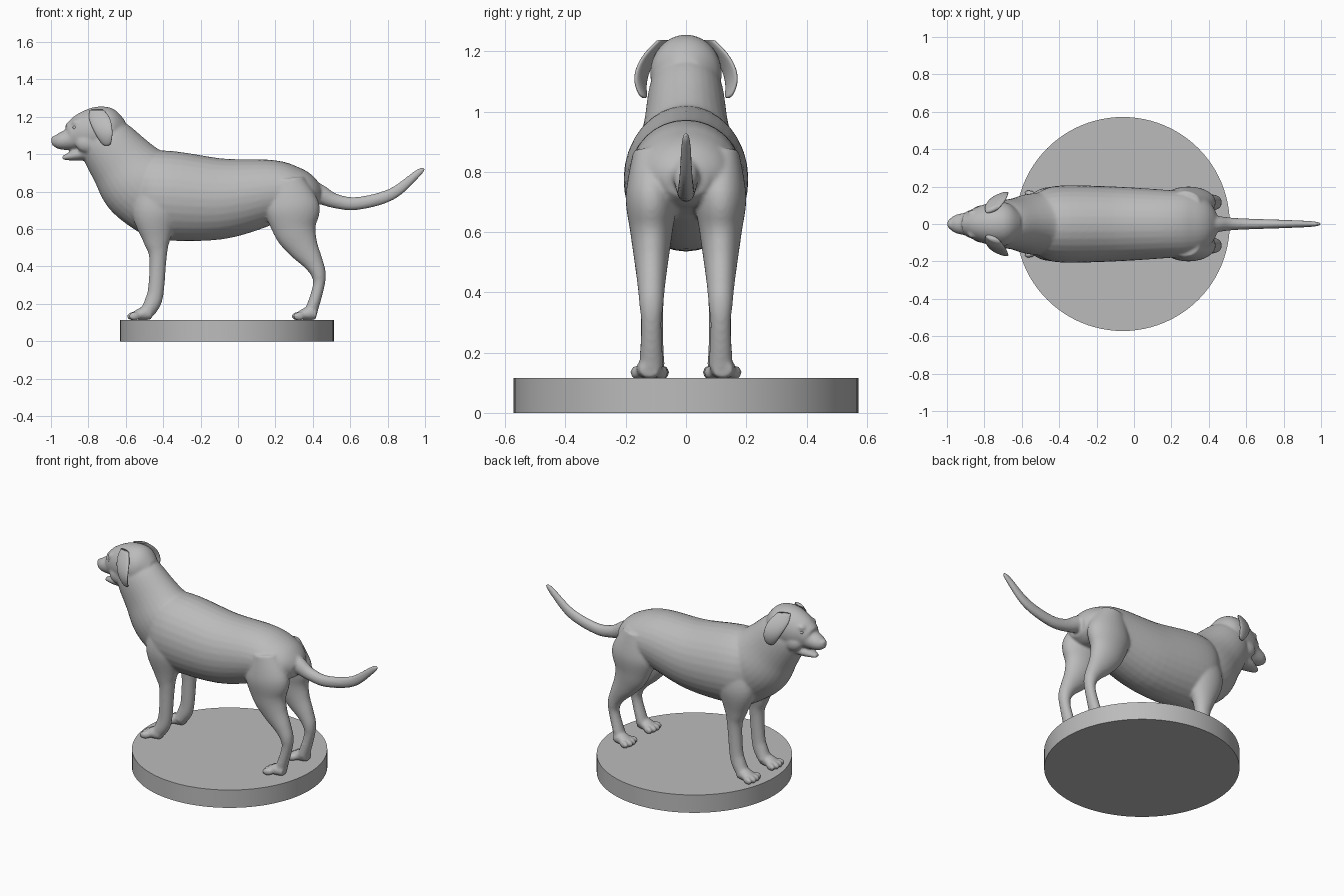
import bpy, bmesh, math
from mathutils import Vector

if "Cube" in bpy.data.objects:
    bpy.data.objects.remove(bpy.data.objects["Cube"], do_unlink=True)

grey = bpy.data.materials.new("plain grey")
grey.use_nodes = True
grey.diffuse_color = (0.5, 0.5, 0.5, 1)
grey.node_tree.nodes["Principled BSDF"].inputs["Base Color"].default_value = grey.diffuse_color


def finish(name, bm):
    """Turn a bmesh into a grey object."""
    bmesh.ops.recalc_face_normals(bm, faces=bm.faces)
    mesh = bpy.data.meshes.new(name)
    bm.to_mesh(mesh)
    bm.free()
    mesh.materials.append(grey)
    ob = bpy.data.objects.new(name, mesh)
    bpy.context.collection.objects.link(ob)
    return ob


def select(obs):
    bpy.ops.object.select_all(action='DESELECT')
    for ob in obs:
        ob.select_set(True)
    bpy.context.view_layer.objects.active = obs[0]


def spline(points, steps=6):
    """Smooth curve through the given points, each a Vector of any length."""
    rows = []
    last = len(points) - 1
    for i in range(last):
        before, start, end = points[max(i - 1, 0)], points[i], points[i + 1]
        after = points[min(i + 2, last)]
        slope_in, slope_out = (end - before) / 2, (after - start) / 2
        for k in range(steps):
            t = k / steps
            ease = t * t * (3 - 2 * t)
            rows.append(start.lerp(end, ease) + slope_in * (t * (1 - t) ** 2)
                        - slope_out * (t * t * (1 - t)))
    return rows + [points[-1]]


def loft(name, points, y=0, side=(0, 1, 0), sides=32):
    """Oval tube; each point is x, z, half width along side, half depth."""
    rows = spline([Vector(p) for p in points])
    centres = [Vector((row[0], y, row[1])) for row in rows]
    side = Vector(side).normalized()
    bm = bmesh.new()
    rings = []
    for i, (centre, row) in enumerate(zip(centres, rows)):
        tangent = centres[min(i + 1, len(rows) - 1)] - centres[max(i - 1, 0)]
        depth = side.cross(tangent).normalized()
        wide, deep = max(row[2], 0.004), max(row[3], 0.004)
        ring = []
        for k in range(sides):
            angle = math.tau * k / sides
            ring.append(bm.verts.new(centre + side * wide * math.cos(angle)
                                     + depth * deep * math.sin(angle)))
        rings.append(ring)
    for a, b in zip(rings, rings[1:]):
        for k in range(sides):
            j = (k + 1) % sides
            bm.faces.new((a[k], a[j], b[j], b[k]))
    bm.faces.new(rings[0])
    bm.faces.new(rings[-1])
    return finish(name, bm)


def ball(name, centre, size, turn=0):
    """Stretched sphere."""
    bm = bmesh.new()
    bmesh.ops.create_uvsphere(bm, u_segments=20, v_segments=12, radius=1)
    bmesh.ops.scale(bm, vec=size, verts=bm.verts)
    ob = finish(name, bm)
    ob.location = centre
    ob.rotation_euler.z = turn
    return ob


def paw(name, toe_x, y, flip):
    """Wedge-shaped foot with four fanned toes."""
    heel = (toe_x + .135, .142, .032, .027)
    arch = (toe_x + .09, .148, .043, .036)
    front = (toe_x + .03, .133, .043, .018)
    pieces = [loft(name, (heel, arch, front), y * flip)]
    for k in (-1.5, -.5, .5, 1.5):
        centre = (toe_x + .029 + .009 * abs(k), (y + k * .029) * flip, .134)
        pieces.append(ball(name + "_toe", centre, (.034, .017, .023), -k * .2 * flip))
    return pieces


# Trunk and neck
trunk = loft("trunk", ((-.63, .77, .08, .09), (-.52, .78, .165, .21), (-.4, .78, .205, .24),
                       (-.1, .762, .2, .218), (.18, .8, .182, .172), (.3, .8, .17, .135),
                       (.39, .78, .13, .095), (.435, .77, .07, .055)))
neck = loft("neck", ((-.4, .76, .17, .22), (-.53, .85, .165, .214), (-.62, .955, .14, .18),
                     (-.715, 1.08, .12, .145), (-.75, 1.14, .08, .09)))
parts = [trunk, neck]

# Head with an open mouth
parts.append(loft("skull", ((-.61, 1.12, .06, .06), (-.67, 1.125, .11, .116), (-.74, 1.125, .118, .13),
                            (-.82, 1.11, .098, .115), (-.87, 1.095, .076, .09),
                            (-.9, 1.08, .062, .06), (-.96, 1.068, .046, .042),
                            (-.998, 1.067, .014, .014))))
parts.append(loft("jaw", ((-.78, 1.02, .075, .05), (-.87, .995, .05, .03), (-.94, .98, .018, .01))))
parts.append(ball("nose", (-.978, 0, 1.082), (.022, .027, .018)))

# Tail
parts.append(loft("tail", ((.34, .83, .05, .06), (.43, .79, .045, .052), (.52, .75, .034, .039),
                           (.64, .737, .028, .035), (.82, .786, .022, .032),
                           (.96, .897, .015, .021), (.997, .926, .006, .008))))

# Legs, paws, brows and cheeks on both sides
foreleg = ((-.41, .84, .07, .1), (-.44, .69, .085, .125), (-.435, .54, .055, .073),
           (-.428, .45, .042, .047), (-.438, .28, .037, .043), (-.455, .21, .039, .045),
           (-.485, .155, .042, .038))
hindleg = ((.27, .87, .06, .08), (.29, .72, .085, .145), (.305, .6, .07, .117),
           (.345, .51, .057, .085), (.4, .425, .046, .055), (.43, .36, .04, .04),
           (.43, .29, .034, .031), (.39, .155, .04, .034))
for label, s in (("left", 1), ("right", -1)):
    name = label + "_"
    parts.append(loft(name + "foreleg", foreleg, .113 * s))
    parts.append(loft(name + "hindleg", hindleg, .115 * s))
    parts += paw(name + "forepaw", -.595, .118, s)
    parts += paw(name + "hindpaw", .285, .122, s)
    parts.append(ball(name + "brow", (-.86, .05 * s, 1.168), (.03, .026, .02), -.4 * s))
    parts.append(ball(name + "cheek", (-.8, .062 * s, 1.06), (.07, .04, .055)))

# Fuse the parts into one smooth skin
select(parts)
bpy.ops.object.join()
dog = bpy.context.view_layer.objects.active
dog.name = "dog_body"
remesh = dog.modifiers.new("fuse", 'REMESH')
remesh.mode = 'VOXEL'
remesh.voxel_size = .008
relax = dog.modifiers.new("relax", 'SMOOTH')
relax.factor = .5
relax.iterations = 6
for step in ("fuse", "relax"):
    bpy.ops.object.modifier_apply(modifier=step)
dog.data.materials.clear()
dog.data.materials.append(grey)
bpy.ops.object.shade_smooth()

# Hanging ears, bowed outward below the fold, and small eyes
ear_shape = ((-.755, 1.237, .04, .012), (-.74, 1.19, .06, .015), (-.72, 1.12, .052, .014),
             (-.705, 1.06, .028, .011), (-.703, 1.046, .01, .006))
details = []
for label, s in (("left", 1), ("right", -1)):
    ear = loft(label + "_ear", ear_shape, side=(1, .4 * s, 0))
    for v in ear.data.vertices:
        drop = (1.24 - v.co.z) / .2
        v.co.y += s * (.075 + .075 * math.sin(2.2 * min(max(drop, 0), 1)))
    details.append(ear)
    details.append(ball(label + "_eye", (-.873, .066 * s, 1.142), (.011, .009, .009)))
select(details)
bpy.ops.object.shade_smooth()

# Round stand
bm = bmesh.new()
bmesh.ops.create_cone(bm, cap_ends=True, segments=96, radius1=.572, radius2=.572, depth=.115)
stand = finish("round_stand", bm)
stand.location = (-.06, 0, .0575)
select([stand])
bpy.ops.object.shade_smooth_by_angle(angle=math.radians(30))
